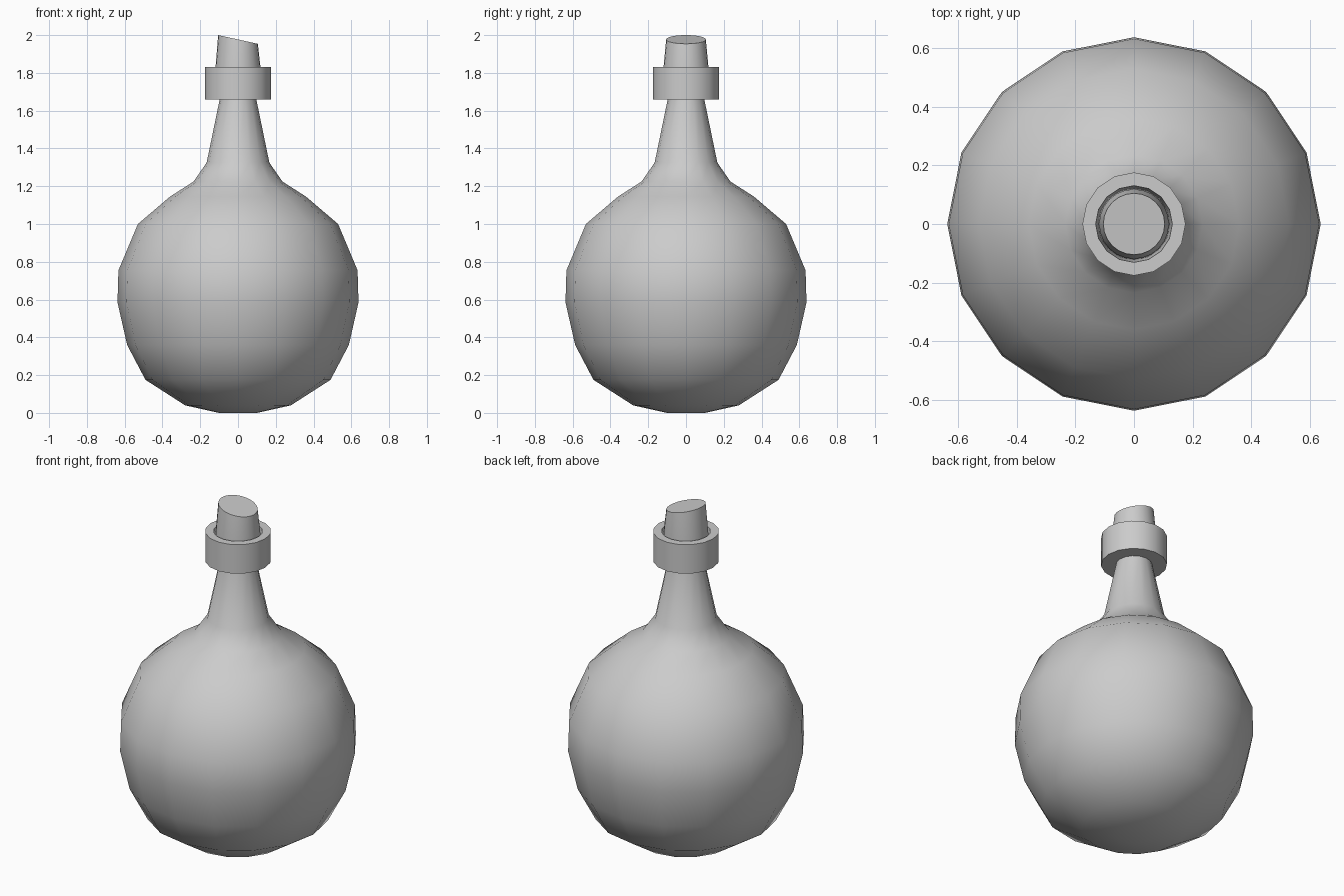
import bpy, bmesh, math

if "Cube" in bpy.data.objects:
    bpy.data.objects.remove(bpy.data.objects["Cube"])


def lathe(name, profile, sides, smooth_angle, slope=0.0):
    """Revolve (radius, z) points around z, capping open ends with flat discs."""
    bm = bmesh.new()
    rings = []
    for i, (r, z) in enumerate(profile):
        tilt = slope if i == len(profile) - 1 else 0.0
        ring = []
        for k in range(sides):
            a = 2 * math.pi * k / sides
            x, y = r * math.cos(a), r * math.sin(a)
            ring.append(bm.verts.new((x, y, z + tilt * x)))
        rings.append(ring)
    for lo, hi in zip(rings, rings[1:]):
        for k in range(sides):
            n = (k + 1) % sides
            bm.faces.new((lo[k], lo[n], hi[n], hi[k]))
    bm.faces.new(rings[0][::-1])
    bm.faces.new(rings[-1])
    bmesh.ops.recalc_face_normals(bm, faces=bm.faces)
    mesh = bpy.data.meshes.new(name)
    bm.to_mesh(mesh)
    bm.free()
    obj = bpy.data.objects.new(name, mesh)
    bpy.context.collection.objects.link(obj)
    bpy.ops.object.select_all(action='DESELECT')
    obj.select_set(True)
    bpy.context.view_layer.objects.active = obj
    bpy.ops.object.shade_smooth_by_angle(angle=math.radians(smooth_angle))
    return obj


# Round flask with tapering neck, stepped collar and recessed mouth
lathe("flask", [
    (0.10, 0.005), (0.28, 0.04), (0.49, 0.175), (0.587, 0.36),
    (0.638, 0.585), (0.633, 0.755), (0.53, 1.0), (0.36, 1.145),
    (0.235, 1.225), (0.166, 1.325), (0.097, 1.66),
    (0.176, 1.66), (0.176, 1.83), (0.131, 1.83), (0.122, 1.70),
], 16, 50)

# Tapered cork with a slanted top
lathe("cork", [(0.121, 1.69), (0.119, 1.83), (0.105, 1.977)], 24, 40, slope=-0.22)

# Rest exactly on the ground
for v in bpy.data.objects["flask"].data.vertices[:16]:
    v.co.z = 0.0
